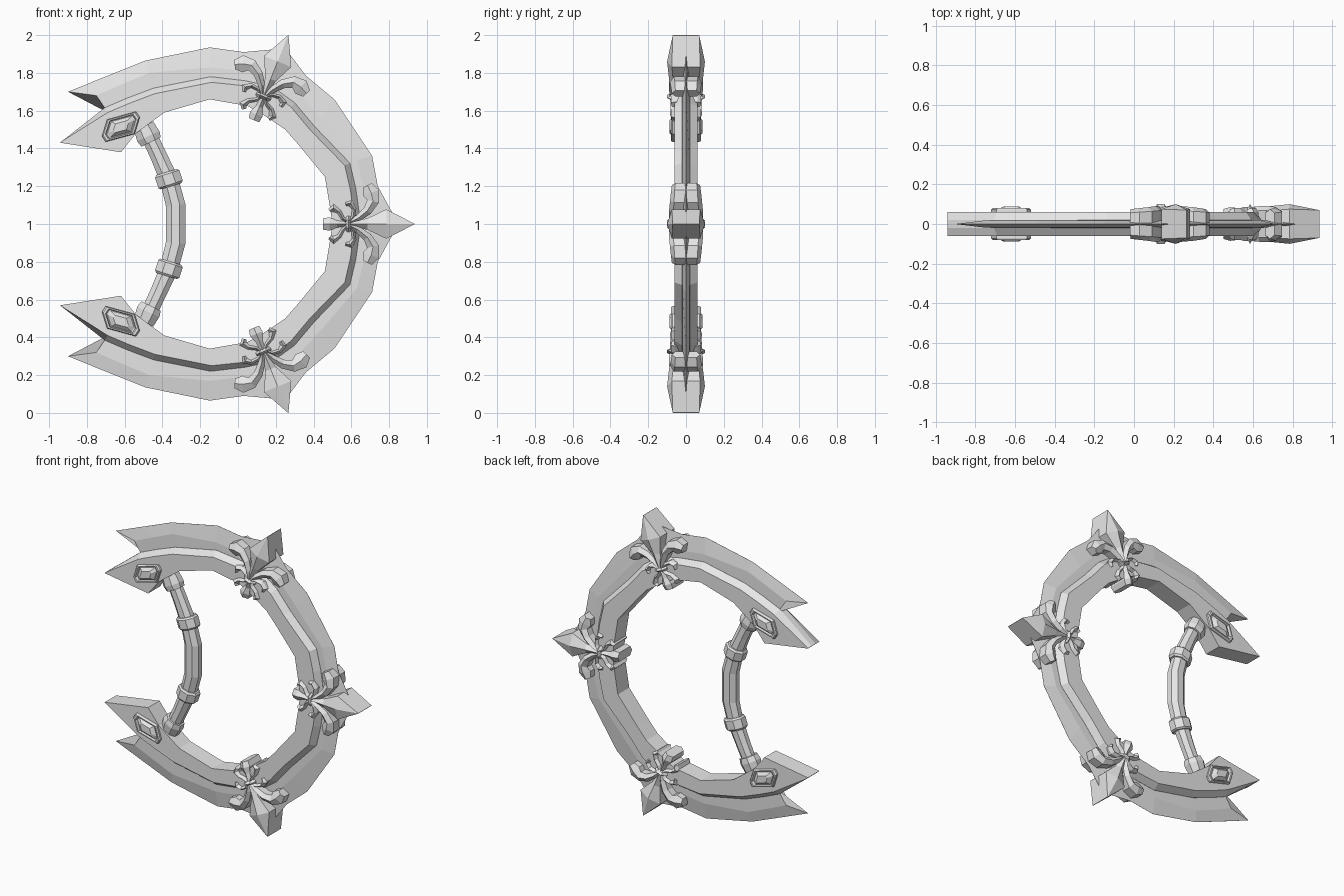
import bpy, bmesh
from math import sin, cos, pi, radians
from mathutils import Vector

if "Cube" in bpy.data.objects:
    bpy.data.objects.remove(bpy.data.objects["Cube"], do_unlink=True)

metal = bpy.data.materials.new("grey_metal")
metal.use_nodes = True
metal.diffuse_color = (0.8, 0.8, 0.8, 1)
metal.node_tree.nodes["Principled BSDF"].inputs["Base Color"].default_value = metal.diffuse_color


def loft(name, lofts):
    """Make one object from solids, each a list of equal-length vertex rings."""
    bm = bmesh.new()
    for rings in lofts:
        rows = [[bm.verts.new(p) for p in ring] for ring in rings]
        n = len(rows[0])
        for a, b in zip(rows, rows[1:]):
            for i in range(n):
                j = (i + 1) % n
                bm.faces.new((a[i], a[j], b[j], b[i]))
        bm.faces.new(rows[0])
        bm.faces.new(rows[-1])
    bmesh.ops.dissolve_degenerate(bm, dist=1e-5, edges=bm.edges[:])
    bmesh.ops.recalc_face_normals(bm, faces=bm.faces[:])
    mesh = bpy.data.meshes.new(name)
    bm.to_mesh(mesh)
    bm.free()
    mesh.materials.append(metal)
    obj = bpy.data.objects.new(name, mesh)
    bpy.context.collection.objects.link(obj)
    return obj


def flip(p):
    return Vector((p[0], 2 - p[1]))


# Upper half of the crescent: inner rim, core rim, bevel line, cutting edge
half = [[Vector(p) for p in s] for s in (
    ((-.94, 1.43), (-.938, 1.434), (-.938, 1.434), (-.938, 1.434)),
    ((-.62, 1.38), (-.69, 1.59), (-.75, 1.68), (-.9, 1.7)),
    ((-.54, 1.48), (-.58, 1.637), (-.62, 1.737), (-.71, 1.777)),
    ((-.39, 1.59), (-.44, 1.69), (-.47, 1.8), (-.49, 1.865)),
    ((-.15, 1.66), (-.14, 1.75), (-.15, 1.83), (-.15, 1.935)),
    ((.05, 1.625), (.05, 1.73), (.02, 1.81), (.03, 1.91)),
    ((.13, 1.58), (.17, 1.7), (.2, 1.78), (.25, 1.93)),
    ((.25, 1.5), (.28, 1.62), (.33, 1.68), (.36, 1.785)),
    ((.32, 1.42), (.38, 1.5), (.44, 1.56), (.51, 1.66)),
    ((.46, 1.25), (.565, 1.31), (.63, 1.34), (.71, 1.36)),
    ((.485, 1.1), (.595, 1.18), (.665, 1.2), (.74, 1.2)),
    ((.5, 1), (.62, 1), (.7, 1), (.85, 1)))]
stations = half + [[flip(p) for p in s] for s in half[-2::-1]]


def section(points):
    """Mirror a half section of (point, depth) across the middle plane."""
    front = [(p.x, -d, p.y) for p, d in points]
    return front + [(x, -y, z) for x, y, z in reversed(front)]


# Thick core with a sloped step on its outer side
core = []
for inner, rim, bevel, edge in stations:
    step = rim + (bevel - rim).normalized() * .03
    core.append(section([(inner, .06), (rim, .06), (step, .02)]))
loft("crescent_core", [core])

# Thin blade around the core
loft("crescent_blade", [[section([(rim, .02), (bevel, .018), (edge, .0005)])
                         for inner, rim, bevel, edge in stations[1:-1]]])


# Ridged leaf: (along, across, half width, depth) at each point
def leaf(path, origin, angle, side=1):
    along = Vector((cos(angle), sin(angle)))
    across = Vector((-along.y, along.x)) * side
    pts = [Vector(origin) + along * u + across * v for u, v, w, d in path]
    rings = []
    for i, (u, v, w, d) in enumerate(path):
        t = (pts[min(i + 1, len(pts) - 1)] - pts[max(i - 1, 0)]).normalized()
        n = Vector((-t.y, t.x)) * w
        edge = d if w < .002 else d * .75
        rings.append(section([(pts[i] - n, edge), (pts[i], d), (pts[i] + n, edge)]))
    return rings


centre_leaf = ((0, 0, .012, .085), (.1, 0, .03, .09), (.2, 0, .078, .1), (.35, 0, .001, .07))
tail = ((.01, 0, .012, .085), (-.06, 0, .018, .08), (-.1, 0, .035, .085), (-.135, 0, .03, .075))
band = ((0, -.042, .012, .07), (0, -.02, .015, .1), (0, .02, .015, .1), (0, .042, .012, .07))
side_leaf = ((0, .005, .01, .085), (.05, .03, .018, .09), (.1, .07, .024, .09),
             (.13, .12, .032, .085), (.12, .165, .045, .08), (.1, .205, .025, .075))
rear_curl = ((0, .005, .008, .085), (-.03, .03, .01, .085), (-.05, .065, .012, .08),
             (-.08, .085, .02, .08), (-.1, .07, .012, .075))
inner_curl = ((0, .005, .008, .085), (.025, .04, .01, .085), (.03, .08, .012, .08),
              (.01, .11, .018, .08), (-.015, .105, .012, .075))

# Three leaf ornaments around the outer side
for place, origin, angle in (("upper", (.135, 1.675), radians(68)),
                             ("middle", (.585, 1), 0),
                             ("lower", (.135, .325), radians(-68))):
    loft(place + "_ornament_leaf", [leaf(centre_leaf, origin, angle)])
    loft(place + "_ornament_tail", [leaf(tail, origin, angle)])
    loft(place + "_ornament_band", [leaf(band, origin, angle)])
    for part, path in (("side_leaves", side_leaf), ("rear_curls", rear_curl),
                       ("inner_curls", inner_curl)):
        loft(place + "_ornament_" + part, [leaf(path, origin, angle, s) for s in (1, -1)])

# Framed gems on both faces of each horn
hexagon = [(-.1, -.05), (-.073, .038), (.08, .08), (.1, .05), (.073, -.038), (-.08, -.08)]


def gem_rings(profile, up, face):
    return [[(-.62 + x * s, face * d, 1 + up * (.515 + z * s)) for x, z in hexagon]
            for s, d in profile]


faces = [(up, face) for up in (1, -1) for face in (1, -1)]
frame = ((1, .05), (1, .072), (.93, .08), (.82, .08), (.76, .064))
gem = ((.7, .055), (.7, .07), (.4, .088))
loft("gem_frames", [gem_rings(frame, *f) for f in faces])
loft("gems", [gem_rings(gem, *f) for f in faces])


# Eight-sided tube along (x, z, radius) points
def tube(path):
    rings = []
    for i, (x, z, r) in enumerate(path):
        a, b = path[max(i - 1, 0)], path[min(i + 1, len(path) - 1)]
        t = Vector((b[0] - a[0], b[1] - a[1])).normalized()
        ring = []
        for k in range(8):
            q = (k + .5) * pi / 4
            ring.append((x - t.y * r * cos(q), r * .85 * sin(q), z + t.x * r * cos(q)))
        rings.append(ring)
    return rings


def mirrored(path):
    return [(x, 2 - z, r) for x, z, r in reversed(path)]


# Curved grip with rings and end collars
grip = [(-.5, 1.53, .045), (-.42, 1.36, .048), (-.365, 1.235, .053), (-.33, 1.1, .056)]
loft("grip", [tube(grip + mirrored(grip))])
ring = [(-.378, 1.275, .062), (-.375, 1.265, .073), (-.357, 1.21, .073), (-.354, 1.2, .062)]
collar = [(-.5, 1.52, .06), (-.475, 1.465, .07), (-.46, 1.435, .062)]
loft("grip_rings", [tube(ring), tube(mirrored(ring))])
loft("grip_collars", [tube(collar), tube(mirrored(collar))])
